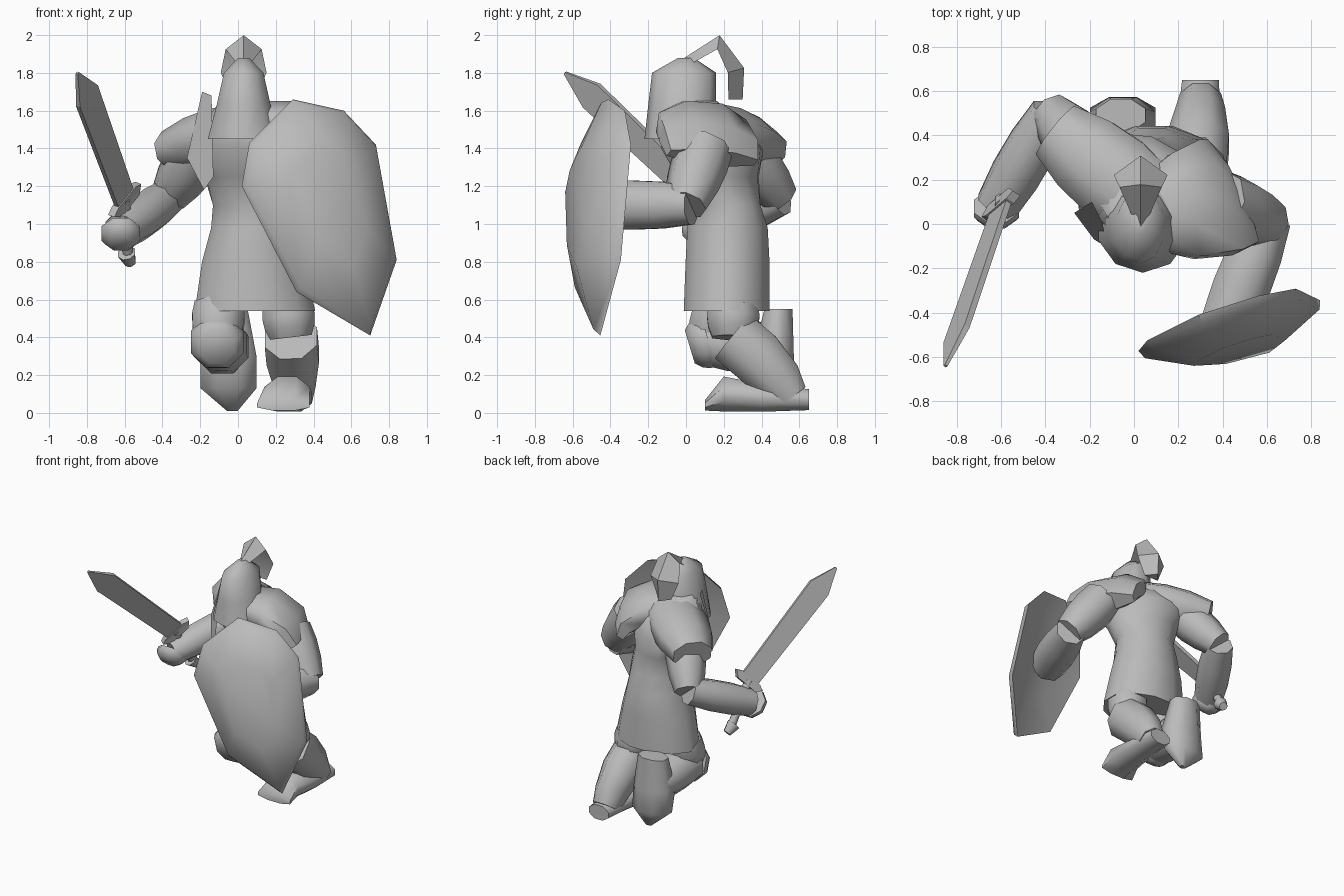
import bpy, bmesh, math
from mathutils import Vector

default_cube = bpy.data.objects.get("Cube")
if default_cube:
    bpy.data.objects.remove(default_cube, do_unlink=True)

# One plain stone colour for the whole figure
stone_colour = (.5, .5, .5, 1)
stone_grey = bpy.data.materials.new("stone_grey")
stone_grey.use_nodes = True
stone_grey.diffuse_color = stone_colour
shader = stone_grey.node_tree.nodes["Principled BSDF"]
shader.inputs["Base Color"].default_value = stone_colour

UP = Vector((0, 0, 1))
LEFT = Vector((1, 0, 0))
FORWARD = Vector((0, -1, 0))
SHOULDER_LINE = Vector((.9, -.5, 0))
ACROSS_SHOULDERS = SHOULDER_LINE.cross(UP)


def finish(name, bm, angle):
    """Turn a bmesh into a shaded object."""
    bmesh.ops.recalc_face_normals(bm, faces=bm.faces)
    mesh = bpy.data.meshes.new(name)
    bm.to_mesh(mesh)
    bm.free()
    mesh.materials.append(stone_grey)
    part = bpy.data.objects.new(name, mesh)
    bpy.context.collection.objects.link(part)
    bpy.ops.object.select_all(action="DESELECT")
    part.select_set(True)
    bpy.context.view_layer.objects.active = part
    bpy.ops.object.shade_smooth_by_angle(angle=math.radians(angle))


def bridge(bm, first, second):
    """Join two vertex loops with a band of quads."""
    count = len(first)
    for i in range(count):
        following = (i + 1) % count
        bm.faces.new((first[i], first[following], second[following], second[i]))


def loft(name, rings, side=LEFT, sides=8, axis=None, angle=60):
    """Skin elliptical rings: (centre, half width, half depth, optional width direction)."""
    bm = bmesh.new()
    centres = [Vector(ring[0]) for ring in rings]
    final = len(rings) - 1
    loops = []
    for i, (centre, width, depth, *aim) in enumerate(rings):
        tangent = axis or centres[min(i + 1, final)] - centres[max(i - 1, 0)]
        tangent = tangent.normalized()
        wanted = aim[0] if aim else side
        across = (wanted - tangent * tangent.dot(wanted)).normalized()
        along = tangent.cross(across)
        loop = []
        for k in range(sides):
            turn = math.tau * (k + .5) / sides
            offset = across * math.cos(turn) * width + along * math.sin(turn) * depth
            loop.append(bm.verts.new(centres[i] + offset))
        loops.append(loop)
    for first, second in zip(loops, loops[1:]):
        bridge(bm, first, second)
    bm.faces.new(loops[0])
    bm.faces.new(loops[-1])
    finish(name, bm, angle)


def limb(name, start, end, start_radius, end_radius, side=LEFT, bulge=.02, flatness=1):
    """Tapered, slightly swollen tube between two joints."""
    rings = []
    steps = 3
    for i in range(steps + 1):
        t = i / steps
        radius = start_radius + (end_radius - start_radius) * t + bulge * math.sin(math.pi * t)
        rings.append((start.lerp(end, t), radius, radius * flatness))
    loft(name, rings, side)


# Joints of the posed body
neck = Vector((.05, .1, 1.5))
left_shoulder = Vector((.38, .1, 1.4))
left_elbow = Vector((.61, 0, 1.1))
left_hand = Vector((.42, -.45, 1.1))
right_shoulder = Vector((-.2, .3, 1.4))
right_elbow = Vector((-.37, .5, 1.14))
right_hand = Vector((-.62, .08, .96))
left_hip = Vector((.26, .25, .57))
left_knee = Vector((.28, .25, .4))
right_hip = Vector((-.1, .19, .57))
right_knee = Vector((-.11, .12, .38))
right_ankle = Vector((-.07, .48, .33))

# Tunic and chest in one skin, twisting towards the shoulders
loft("tunic", [((.09, .215, .54), .33, .235), ((.08, .22, .8), .28, .23),
               ((.08, .22, .98), .23, .22), ((.08, .21, 1.1), .22, .19),
               ((.06, .17, 1.25), .25, .21, SHOULDER_LINE),
               ((.04, .14, 1.4), .34, .25, SHOULDER_LINE),
               (neck, .27, .22, SHOULDER_LINE), ((.03, .03, 1.65), .13, .14)],
     sides=12, axis=UP)

# Helmet with a ridge down the face, and its arched crest
loft("helmet", [((.04, -.01, 1.45), .21, .21), ((.03, -.02, 1.63), .15, .18),
                ((.03, -.01, 1.8), .11, .17), ((.03, 0, 1.88), .03, .04)],
     sides=10, axis=UP)
loft("helmet_crest", [((.03, 0, 1.85), .03, .03), ((.03, .17, 1.95), .05, .11),
                      ((.03, .25, 1.81), .06, .14), ((.03, .25, 1.66), .05, .07)],
     FORWARD - UP, sides=3, angle=30)

# Shoulder guards and the stiff collar flap
loft("left_shoulder_guard", [((.05, .04, 1.53), .17, .13), ((.22, .08, 1.52), .26, .14),
                             ((.37, .12, 1.44), .29, .12), ((.43, .14, 1.35), .28, .07)],
     Vector((.5, -.85, 0)))
limb("right_shoulder_guard", neck, right_shoulder + Vector((-.15, .12, -.01)), .2, .15,
     ACROSS_SHOULDERS, bulge=.04, flatness=.75)
bm = bmesh.new()
bm.faces.new([bm.verts.new(corner) for corner in (
    (-.19, .1, 1.7), (-.14, 0, 1.68), (-.13, -.1, 1.25), (-.18, -.07, 1.18), (-.27, .05, 1.35))])
bmesh.ops.solidify(bm, geom=bm.faces[:], thickness=.02)
finish("collar_flap", bm, 30)

# Arms
limb("left_upper_arm", left_shoulder, left_elbow, .15, .11, ACROSS_SHOULDERS)
limb("left_forearm", left_elbow - FORWARD * .03, left_hand, .11, .13)
limb("right_upper_arm", right_shoulder, right_elbow, .14, .1, ACROSS_SHOULDERS)
limb("right_forearm", right_elbow, right_hand, .1, .1)
limb("right_fist", right_hand, right_hand + FORWARD * .06 - UP * .06, .11, .06)

# Sword: flat blade with a slanted tip, guard, grip and pommel
hilt = Vector((-.6, .08, 1.13))
blade_end = Vector((-.8, -.5, 1.68))
blade_tip = Vector((-.85, -.64, 1.8))
pommel = Vector((-.58, .28, .82))
blade_line = (blade_end - hilt).normalized()
blade_width = Vector((.6, .5, .75))
loft("sword_blade", [(hilt, .1, .02), (blade_end, .12, .02), (blade_tip, .01, .01)],
     blade_width, sides=4, axis=blade_line, angle=20)
loft("sword_guard", [(hilt - blade_line * .04, .12, .04), (hilt, .18, .03),
                     (hilt + blade_line * .02, .12, .03)],
     blade_width, sides=4, axis=blade_line, angle=20)
limb("sword_grip", hilt, pommel, .03, .03, bulge=0)
limb("sword_pommel", pommel + blade_line * .04, pommel - blade_line * .04, .05, .03, bulge=0)

# Shield: domed front over an angular rim lying in a slanted plane
outline = [(.02, 1.2), (.06, 1.43), (.29, 1.66), (.56, 1.6),
           (.73, 1.42), (.84, .81), (.7, .41), (.31, .64)]
outward = Vector((.35, -1, .15)).normalized()


def on_shield(x, z):
    return Vector((x, .35 * x + .15 * z - .76, z))


middle = on_shield(.43, 1.1)
bm = bmesh.new()


def shield_loop(scale, push):
    return [bm.verts.new(middle.lerp(on_shield(x, z), scale) + outward * push)
            for x, z in outline]


hollow = shield_loop(.5, .05)
edge = shield_loop(1, 0)
bevel = shield_loop(.96, .04)
dome = shield_loop(.5, .14)
for first, second in ((hollow, edge), (edge, bevel), (bevel, dome)):
    bridge(bm, first, second)
bm.faces.new(hollow)
bm.faces.new(dome)
finish("shield", bm, 40)

# Left leg: crouched with a flat foot
limb("left_thigh", left_hip, left_knee, .14, .12)
loft("left_shin", [(left_knee, .15, .16), ((.29, .37, .3), .15, .16),
                   ((.3, .49, .17), .12, .14), ((.3, .56, .08), .1, .1)])
loft("left_foot", [((.3, .65, .07), .09, .06), ((.29, .4, .08), .11, .08),
                   ((.26, .2, .1), .13, .1), ((.24, .1, .04), .15, .03)], axis=FORWARD)

# Right leg: kneeling, with the foot tipped on its toes
limb("right_thigh", right_hip, right_knee, .14, .12)
limb("right_knee_guard", right_knee + Vector((0, -.1, -.03)), right_knee, .1, .15)
limb("right_shin", right_knee, right_ankle, .14, .13)
loft("right_foot", [((-.06, .49, .55), .12, .08), ((-.05, .46, .3), .16, .12),
                    ((-.05, .49, .13), .16, .09), ((-.03, .5, .01), .03, .02)], axis=UP)
